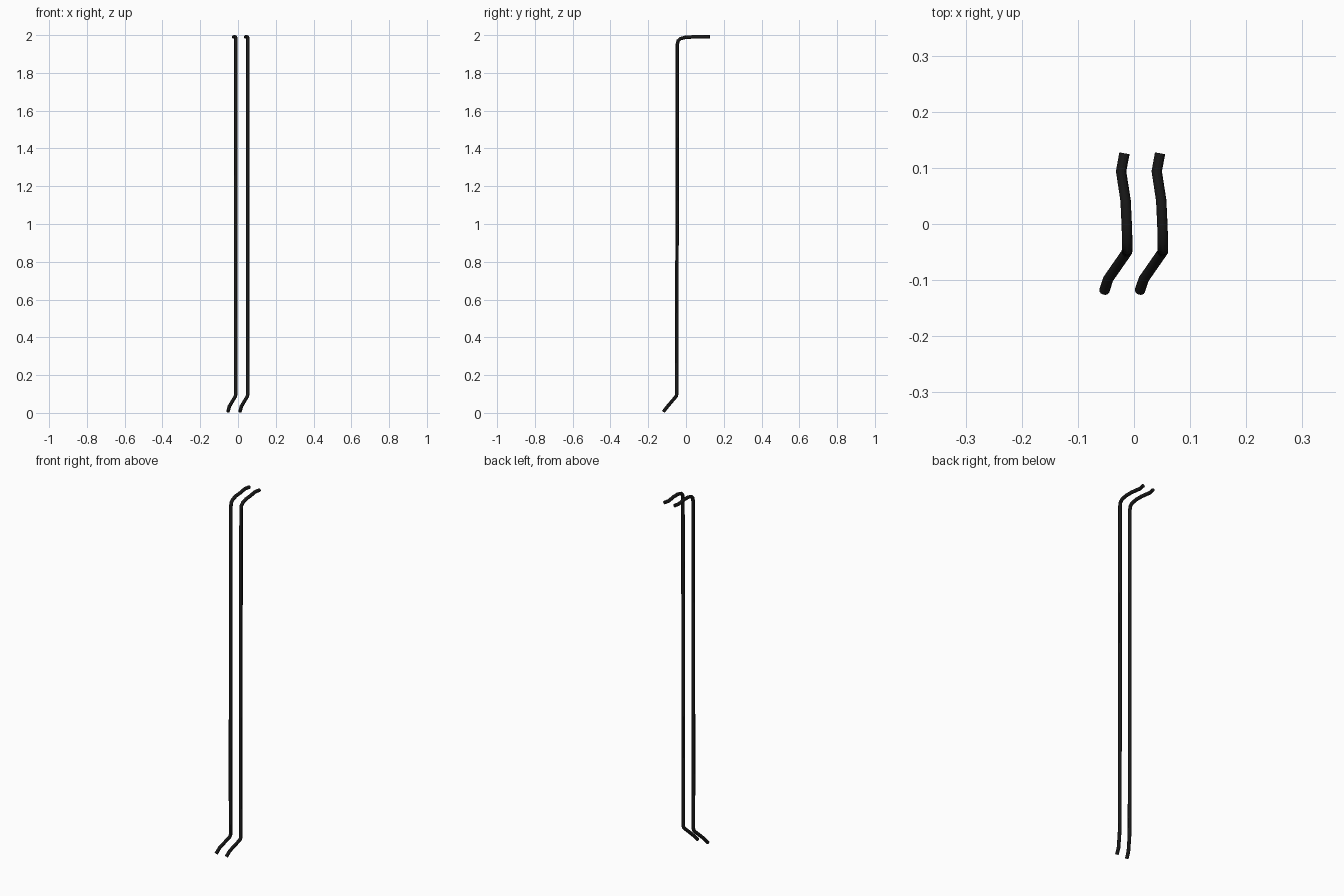
import bpy

if "Cube" in bpy.data.objects:
    bpy.data.objects.remove(bpy.data.objects["Cube"])

R = 0.0093
black = bpy.data.materials.new("black_rubber")
black.diffuse_color = (0.01, 0.01, 0.01, 1)
black.use_nodes = True
black.node_tree.nodes["Principled BSDF"].inputs["Base Color"].default_value = black.diffuse_color

# Centre line of one cable: floor end, long vertical run, bent top end
PATH = [
    (-0.053, -0.119, 0.007), (-0.046, -0.098, 0.034), (-0.014, -0.052, 0.088),
    (-0.012, -0.049, 0.100), (-0.013, -0.048, 0.60), (-0.0125, -0.047, 1.30),
    (-0.012, -0.046, 1.950), (-0.012, -0.042, 1.970), (-0.012, -0.030, 1.981),
    (-0.013, 0.000, 1.989), (-0.015, 0.042, 1.9905), (-0.023, 0.094, 1.9905),
    (-0.017, 0.126, 1.9905),
]


def cable(name, dx):
    curve = bpy.data.curves.new(name, 'CURVE')
    curve.dimensions = '3D'
    curve.bevel_depth = R
    curve.bevel_resolution = 4
    curve.use_fill_caps = True
    spline = curve.splines.new('POLY')
    spline.points.add(len(PATH) - 1)
    for p, (x, y, z) in zip(spline.points, PATH):
        p.co = (x + dx, y, z, 1)
    ob = bpy.data.objects.new(name, curve)
    bpy.context.collection.objects.link(ob)
    bpy.ops.object.select_all(action='DESELECT')
    ob.select_set(True)
    bpy.context.view_layer.objects.active = ob
    bpy.ops.object.convert(target='MESH')
    ob = bpy.context.object
    ob.data.materials.clear()
    ob.data.materials.append(black)
    bpy.ops.object.shade_smooth_by_angle()


# Two parallel cables
cable("left_cable", 0.0)
cable("right_cable", 0.0635)
